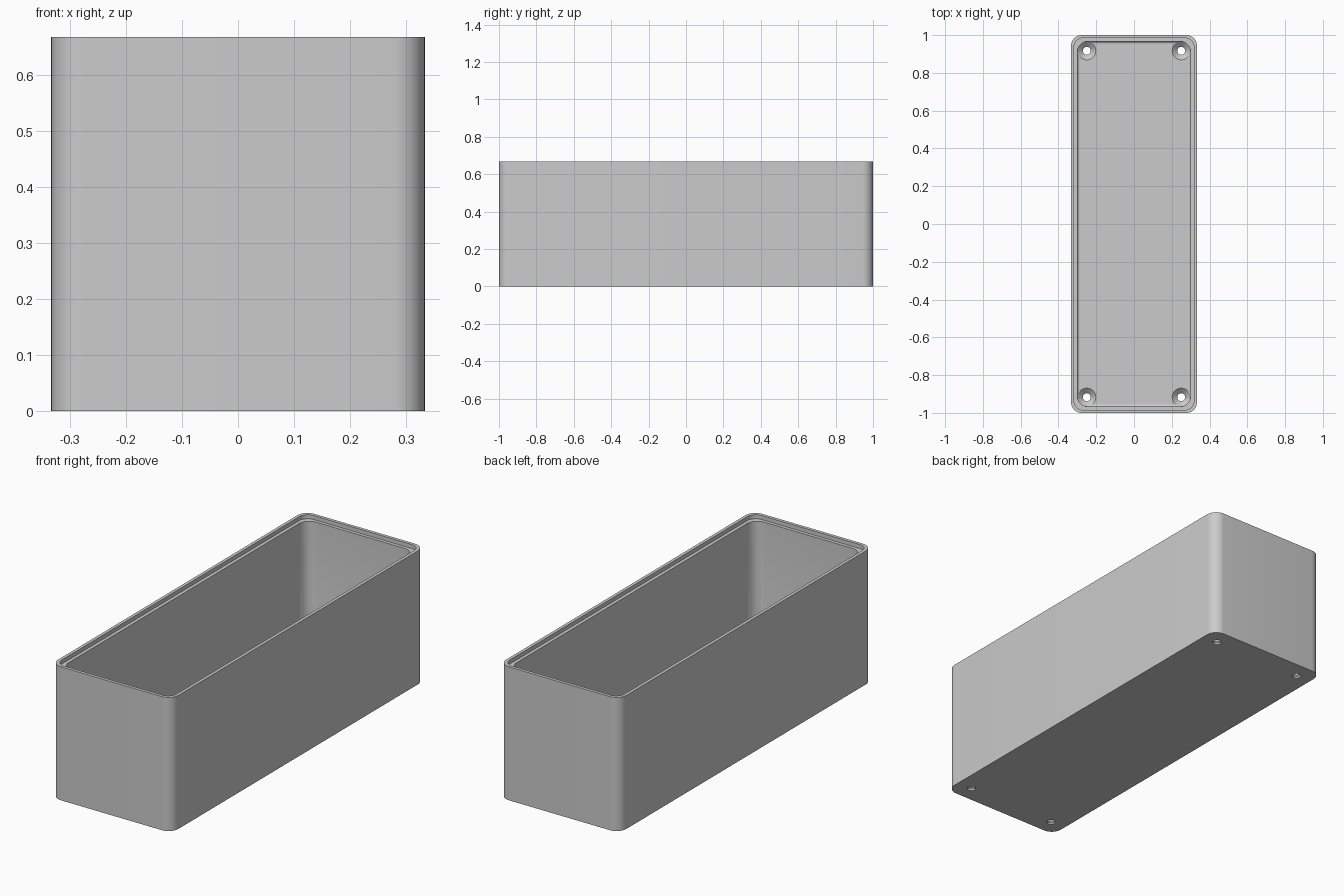
import bpy, bmesh, math

cube = bpy.data.objects.get("Cube")
if cube:
    bpy.data.objects.remove(cube, do_unlink=True)

HALF_X, HALF_Y, HEIGHT = 0.333, 1.0, 0.667
FLOOR, WALL, FILLET = 0.033, 0.033, 0.014
SEGS = 10

grey = bpy.data.materials.new("matte grey")
grey.use_nodes = True
colour = (0.6, 0.6, 0.6, 1)
grey.diffuse_color = colour
grey.node_tree.nodes["Principled BSDF"].inputs["Base Color"].default_value = colour


def rounded_loop(bm, inset, z, radius):
    """Ring of vertices round a rectangle with rounded corners."""
    hx, hy = HALF_X - inset - radius, HALF_Y - inset - radius
    ring = []
    for corner, (sx, sy) in enumerate([(1, 1), (-1, 1), (-1, -1), (1, -1)]):
        for i in range(SEGS + 1):
            a = math.pi / 2 * (corner + i / SEGS)
            ring.append(bm.verts.new((sx * hx + radius * math.cos(a),
                                      sy * hy + radius * math.sin(a), z)))
    return ring


def bridge(bm, lower, upper):
    n = len(lower)
    for i in range(n):
        j = (i + 1) % n
        bm.faces.new((lower[i], lower[j], upper[j], upper[i]))


def finish(bm, name):
    bmesh.ops.recalc_face_normals(bm, faces=bm.faces)
    mesh = bpy.data.meshes.new(name)
    bm.to_mesh(mesh)
    bm.free()
    mesh.materials.append(grey)
    obj = bpy.data.objects.new(name, mesh)
    bpy.context.collection.objects.link(obj)
    return obj


# Open box: outer wall, stepped rim, inner wall, filleted floor
stages = [(0, 0, 0.056), (0, HEIGHT, 0.056),
          (0.016, HEIGHT, 0.045), (0.016, HEIGHT - 0.02, 0.045),
          (WALL, HEIGHT - 0.02, 0.058)]
for i in range(5):
    a = math.pi / 2 * i / 4
    shift = FILLET * (1 - math.cos(a))
    stages.append((WALL + shift, FLOOR + FILLET * (1 - math.sin(a)), 0.058 - shift))
bm = bmesh.new()
rings = [rounded_loop(bm, *s) for s in stages]
for lower, upper in zip(rings, rings[1:]):
    bridge(bm, lower, upper)
bm.faces.new(rings[0])
bm.faces.new(rings[-1])
box = finish(bm, "open_box")

# Countersunk screw holes with driver clearance above them
profile = [(0.021, -0.05), (0.021, 0.009), (0.048, FLOOR), (0.048, 0.535)]
bm = bmesh.new()
for x in (-0.25, 0.25):
    for y in (-0.917, 0.917):
        rings = [[bm.verts.new((x + r * math.cos(math.tau * k / 32),
                                y + r * math.sin(math.tau * k / 32), z))
                  for k in range(32)] for r, z in profile]
        for lower, upper in zip(rings, rings[1:]):
            bridge(bm, lower, upper)
        bm.faces.new(rings[0])
        bm.faces.new(rings[-1])
cutter = finish(bm, "screw_hole_cutter")
cutter.hide_render = True
cutter.hide_set(True)

cut = box.modifiers.new("screw_holes", 'BOOLEAN')
cut.operation = 'DIFFERENCE'
cut.solver = 'EXACT'
cut.object = cutter

# Apply the cut, drop the cutter and shade the rounded corners
bpy.ops.object.select_all(action='DESELECT')
box.select_set(True)
bpy.context.view_layer.objects.active = box
bpy.ops.object.modifier_apply(modifier=cut.name)
bpy.data.objects.remove(cutter, do_unlink=True)
bpy.ops.object.shade_smooth_by_angle(angle=math.radians(30))
